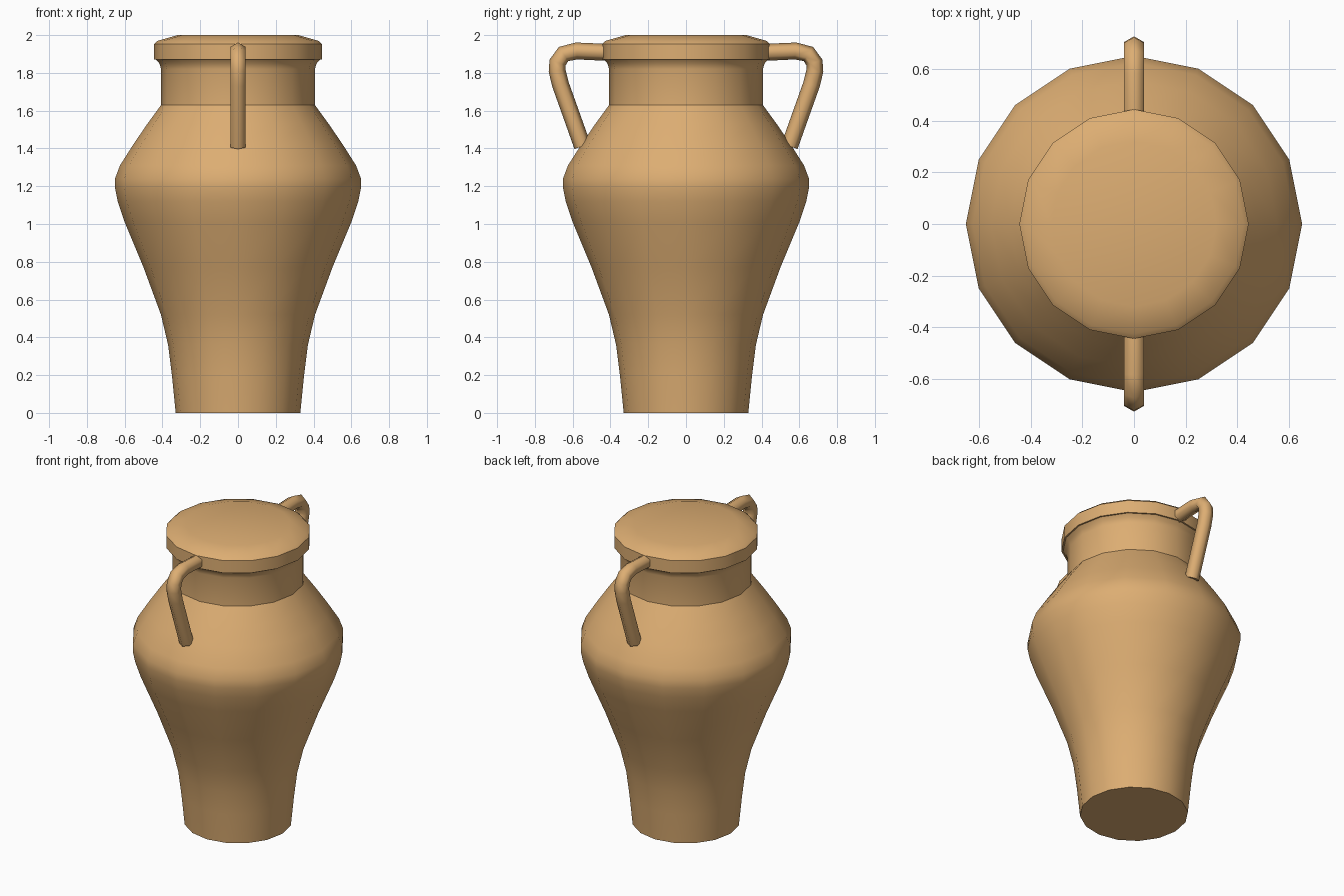
import bpy, bmesh, math
from mathutils import Vector

if "Cube" in bpy.data.objects:
    bpy.data.objects.remove(bpy.data.objects["Cube"])

clay = bpy.data.materials.new("clay")
clay.diffuse_color = (0.72, 0.42, 0.17, 1)
clay.use_nodes = True
clay.node_tree.nodes["Principled BSDF"].inputs["Base Color"].default_value = clay.diffuse_color


def finish(bm, name, angle):
    bmesh.ops.recalc_face_normals(bm, faces=bm.faces)
    mesh = bpy.data.meshes.new(name)
    bm.to_mesh(mesh)
    bm.free()
    mesh.materials.append(clay)
    obj = bpy.data.objects.new(name, mesh)
    bpy.context.collection.objects.link(obj)
    bpy.ops.object.select_all(action='DESELECT')
    obj.select_set(True)
    bpy.context.view_layer.objects.active = obj
    bpy.ops.object.shade_smooth_by_angle(angle=math.radians(angle))
    return obj


def skin(bm, rings):
    # Bridge successive vertex rings and cap both ends
    n = len(rings[0])
    for a, b in zip(rings, rings[1:]):
        for i in range(n):
            j = (i + 1) % n
            bm.faces.new((a[i], a[j], b[j], b[i]))
    bm.faces.new(rings[0])
    bm.faces.new(rings[-1])


def lathe(name, profile, sides=16):
    bm = bmesh.new()
    rings = []
    for r, z in profile:
        rings.append([bm.verts.new((r * math.cos(2 * math.pi * i / sides),
                                    r * math.sin(2 * math.pi * i / sides), z))
                      for i in range(sides)])
    skin(bm, rings)
    return finish(bm, name, 30)


def handle(name, path, side, radius=0.045, sides=6):
    bm = bmesh.new()
    pts = [Vector((0, y * side, z)) for y, z in path]
    across = Vector((1, 0, 0))
    rings = []
    for k, p in enumerate(pts):
        before = (p - pts[k - 1]).normalized() if k else None
        after = (pts[k + 1] - p).normalized() if k < len(pts) - 1 else None
        tangent = ((before or after) + (after or before)).normalized()
        out = tangent.cross(across)
        ring = []
        for i in range(sides):
            a = 2 * math.pi * i / sides
            ring.append(bm.verts.new(p + radius * (math.cos(a) * out + math.sin(a) * across)))
        rings.append(ring)
    skin(bm, rings)
    return finish(bm, name, 62)


# Tapered body, wide shoulder and neck with a small flare
lathe("body", [(0.33, 0), (0.35, 0.2), (0.37, 0.36), (0.408, 0.52), (0.50, 0.77),
               (0.60, 1.01), (0.637, 1.12), (0.651, 1.19), (0.651, 1.24),
               (0.625, 1.31), (0.555, 1.42), (0.48, 1.53), (0.407, 1.63),
               (0.407, 1.82), (0.416, 1.85), (0.436, 1.872)])

# Closed rim with a shallow domed top
lathe("lid", [(0.43, 1.87), (0.444, 1.87), (0.444, 1.953), (0.425, 1.97),
              (0.32, 2.0)])

# Pair of looped side handles
path = [(0.40, 1.908), (0.58, 1.916), (0.648, 1.9), (0.68, 1.855),
        (0.682, 1.81), (0.665, 1.74), (0.548, 1.412)]
handle("back_handle", path, 1)
handle("front_handle", path, -1)
